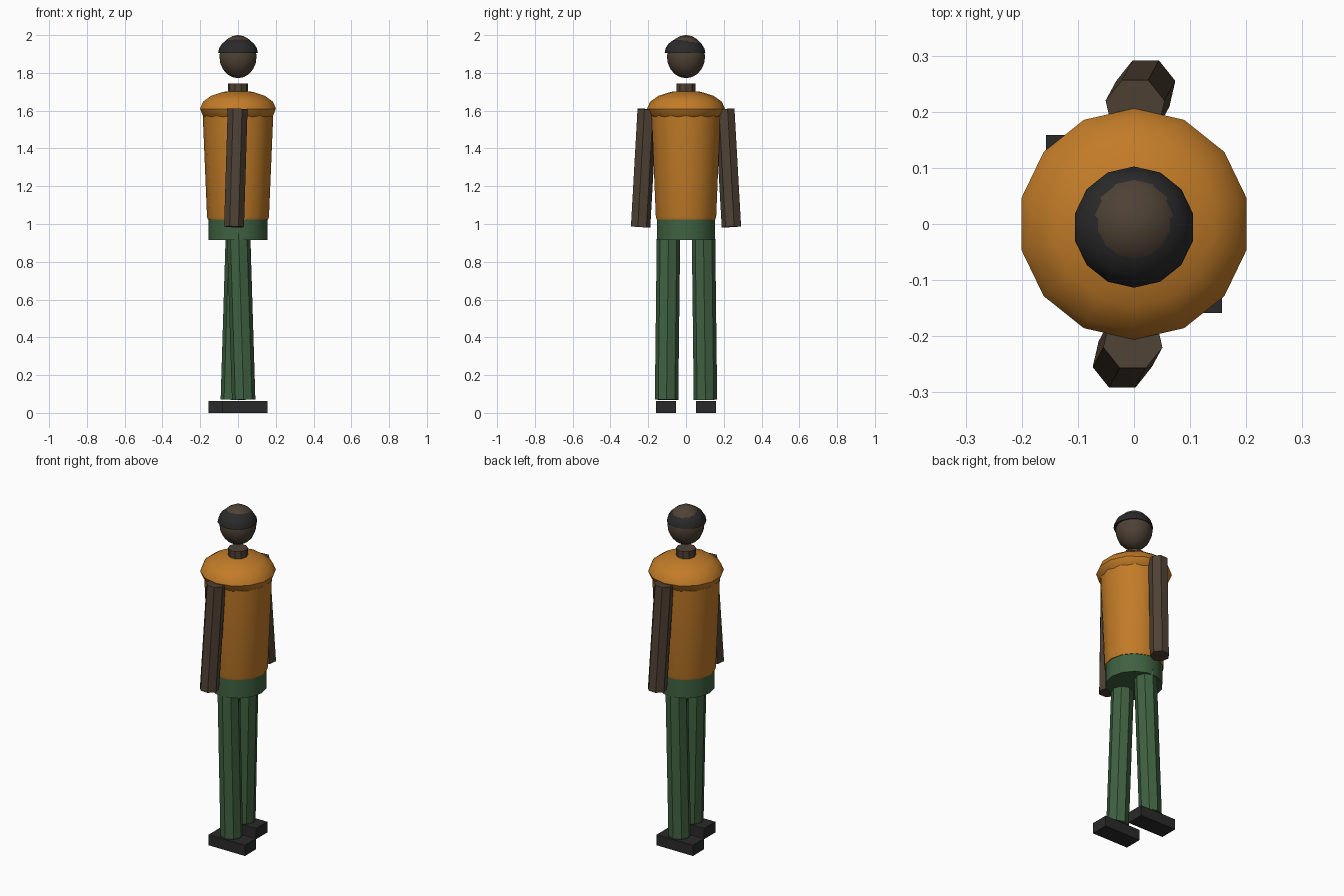
import bpy, bmesh, math
from mathutils import Vector

if "Cube" in bpy.data.objects:
    bpy.data.objects.remove(bpy.data.objects["Cube"])


def material(name, rgb):
    m = bpy.data.materials.new(name)
    m.diffuse_color = (*rgb, 1)
    m.use_nodes = True
    m.node_tree.nodes["Principled BSDF"].inputs["Base Color"].default_value = m.diffuse_color
    return m


ORANGE = material("orange_cloth", (0.54, 0.20, 0.021))
GREEN = material("green_cloth", (0.05, 0.12, 0.053))
BROWN = material("brown_skin", (0.078, 0.054, 0.036))
DARK = material("dark_grey", (0.023, 0.023, 0.024))


def finish(name, bm, mat):
    bmesh.ops.recalc_face_normals(bm, faces=bm.faces[:])
    me = bpy.data.meshes.new(name)
    bm.to_mesh(me)
    bm.free()
    me.materials.append(mat)
    ob = bpy.data.objects.new(name, me)
    bpy.context.collection.objects.link(ob)
    bpy.ops.object.select_all(action='DESELECT')
    ob.select_set(True)
    bpy.context.view_layer.objects.active = ob
    bpy.ops.object.shade_smooth_by_angle(angle=math.radians(35))
    return ob


def tube(name, rings, sides, mat, phase=0.0):
    """Capped tube through rings of (centre, radius), square to its axis."""
    bm = bmesh.new()
    axis = Vector(rings[-1][0]) - Vector(rings[0][0])
    turn = Vector((0, 0, 1)).rotation_difference(axis)
    loops = []
    for centre, r in rings:
        loop = []
        for i in range(sides):
            a = phase + 2 * math.pi * i / sides
            loop.append(bm.verts.new(Vector(centre) + turn @ Vector((r * math.cos(a), r * math.sin(a), 0))))
        loops.append(loop)
    for lo, hi in zip(loops, loops[1:]):
        for i in range(sides):
            j = (i + 1) % sides
            bm.faces.new((lo[i], lo[j], hi[j], hi[i]))
    bm.faces.new(loops[0][::-1])
    bm.faces.new(loops[-1])
    return finish(name, bm, mat)


def ball(name, centre, radii, segs, rings, mat, cut=False):
    """Ellipsoid, or its upper half when cut."""
    bm = bmesh.new()
    bmesh.ops.create_uvsphere(bm, u_segments=segs, v_segments=rings, radius=1)
    if cut:
        bmesh.ops.bisect_plane(bm, geom=bm.verts[:] + bm.edges[:] + bm.faces[:],
                               plane_co=(0, 0, 0), plane_no=(0, 0, 1), clear_inner=True)
        bmesh.ops.holes_fill(bm, edges=[e for e in bm.edges if e.is_boundary])
    for v in bm.verts:
        v.co = Vector(c + p * r for c, p, r in zip(centre, v.co, radii))
    return finish(name, bm, mat)


# Head, hair and neck
ball("head", (0, 0, 1.886), (0.101, 0.101, 0.114), 14, 10, BROWN)
ball("hair", (0, -0.0055, 1.904), (0.108, 0.108, 0.085), 14, 10, DARK, cut=True)
tube("neck", [((0, 0, 1.66), 0.054), ((0, 0, 1.745), 0.054)], 10, BROWN)

# Torso, rounded shoulders and hips
tube("torso", [((0, 0, 1.025), 0.160), ((0, 0, 1.04), 0.164), ((0, 0, 1.61), 0.188)], 14, ORANGE)
ball("shoulders", (0, 0, 1.61), (0.206, 0.206, 0.097), 14, 8, ORANGE)
tube("hips", [((0, 0, 0.915), 0.157), ((0, 0, 1.06), 0.157)], 14, GREEN)

# Limbs: each side is the other turned half way round
for side, s in (("right", 1), ("left", -1)):
    half = 0 if s == 1 else math.pi
    tube(side + "_arm", [((-0.021 * s, -0.243 * s, 0.985), 0.054),
                         ((-0.002 * s, -0.208 * s, 1.608), 0.054)], 7, BROWN, math.pi / 2 + half)
    tube(side + "_leg", [((0.03 * s, -0.103 * s, 0.07), 0.062),
                         ((0.003 * s, -0.0925 * s, 0.95), 0.062)], 8, GREEN)
    # Foot block, stepping along x
    bm = bmesh.new()
    bmesh.ops.create_cube(bm, size=1)
    for v in bm.verts:
        v.co = Vector((v.co.x * 0.24 + 0.037 * s, v.co.y * 0.106 - 0.106 * s, v.co.z * 0.064 + 0.032))
    finish(side + "_foot", bm, DARK)
